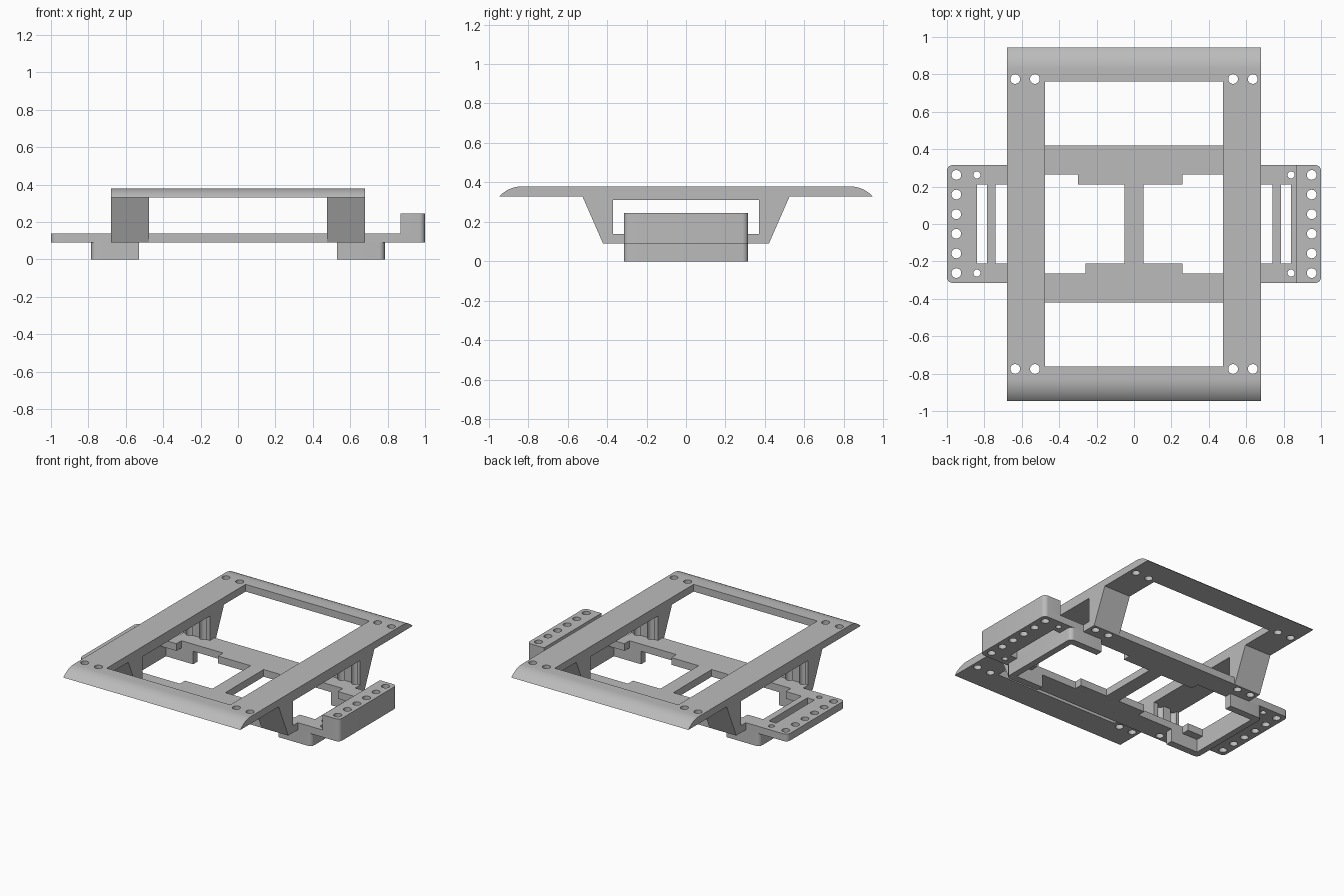
import bpy, bmesh
from math import sin, cos, pi, asin

cube = bpy.data.objects.get("Cube")
if cube:
    bpy.data.objects.remove(cube, do_unlink=True)

gray = bpy.data.materials.new("plain gray")
gray.use_nodes = True
COLOR = (0.5, 0.5, 0.5, 1)
gray.diffuse_color = COLOR
gray.node_tree.nodes["Principled BSDF"].inputs["Base Color"].default_value = COLOR
parts = []


def prism(name, outline, lo, hi, axis="z", round_x=None, radius=0.03):
    """Extrude an outline along z (x, y points) or along x (y, z points).
    Upright edges lying at x = round_x are rounded."""
    place = (lambda p, t: (p[0], p[1], t)) if axis == "z" else (lambda p, t: (t, p[0], p[1]))
    bm = bmesh.new()
    face = bm.faces.new([bm.verts.new(place(p, lo)) for p in outline])
    new = bmesh.ops.extrude_face_region(bm, geom=[face])["geom"]
    shift = place((0, 0), hi - lo)
    bmesh.ops.translate(bm, vec=shift, verts=[v for v in new if isinstance(v, bmesh.types.BMVert)])
    if round_x is not None:
        edges = [e for e in bm.edges
                 if all(abs(v.co.x - round_x) < 1e-4 for v in e.verts)
                 and abs(e.verts[0].co.z - e.verts[1].co.z) > 1e-4]
        bmesh.ops.bevel(bm, geom=edges, offset=radius, segments=6, profile=0.5, affect="EDGES")
    bmesh.ops.recalc_face_normals(bm, faces=bm.faces)
    mesh = bpy.data.meshes.new(name)
    bm.to_mesh(mesh)
    bm.free()
    mesh.materials.append(gray)
    obj = bpy.data.objects.new(name, mesh)
    bpy.context.collection.objects.link(obj)
    return obj


def part(*args, **kwargs):
    obj = prism(*args, **kwargs)
    parts.append(obj)
    return obj


def rect(x0, x1, y0, y1):
    return [(x0, y0), (x1, y0), (x1, y1), (x0, y1)]


def circle(x, y, r, n=20):
    return [(x + r * cos(2 * pi * i / n), y + r * sin(2 * pi * i / n)) for i in range(n)]


def cut(obj, outline, lo, hi, axis="z"):
    """Cut an extruded outline out of a part, then discard the cutter."""
    cutter = prism("cutter", outline, lo, hi, axis)
    cutter.hide_render = True
    mod = obj.modifiers.new("cut", "BOOLEAN")
    mod.operation, mod.solver, mod.object = "DIFFERENCE", "EXACT", cutter
    bpy.context.view_layer.objects.active = obj
    bpy.ops.object.modifier_apply(modifier=mod.name)
    bpy.data.objects.remove(cutter, do_unlink=True)


SIDES = (-1, 1)
RAIL_IN, RAIL_OUT = 0.475, 0.68
BOTTOM, FLOOR, UNDER, TOP = 0.09, 0.14, 0.33, 0.38
SCREW_X = (0.53, 0.635)
WING_Y = 0.315

# Top frame with rounded front and back lips
END, RUN = 0.945, 0.115
R = (RUN ** 2 + (TOP - UNDER) ** 2) / (2 * (TOP - UNDER))
sweep = asin(RUN / R)
lip = [(END - RUN + R * sin(a), TOP - R + R * cos(a))
       for a in (sweep * (1 - i / 10) for i in range(11))]
profile = lip + [(-y, z) for y, z in reversed(lip)]
frame = part("top_frame", profile, -RAIL_OUT, RAIL_OUT, "x")
cut(frame, rect(-RAIL_IN, RAIL_IN, -0.762, 0.762), 0, 1)
for sx in SIDES:
    for sy in SIDES:
        for x in SCREW_X:
            cut(frame, circle(sx * x, sy * 0.775, 0.026), 0, 1)


def opening(side):
    """Stepped floor opening on one side of the middle bar."""
    step = 0.3 if side < 0 else 0.26
    low = [(0.05, -0.21), (0.26, -0.21), (0.26, -0.265), (0.62, -0.265), (0.62, -0.21), (0.74, -0.21)]
    high = [(step if x == 0.26 else x, -y) for x, y in reversed(low)]
    return [(side * x, y) for x, y in low + high]


# Middle floor panel
floor = part("floor_panel", rect(-RAIL_IN, RAIL_IN, -0.42, 0.42), BOTTOM, FLOOR)
for s in SIDES:
    cut(floor, opening(s), 0, 0.2)

for s in SIDES:
    side = "left" if s > 0 else "right"

    # Side leg: tapered frame with a window and screw channels
    lo, hi = sorted((s * RAIL_IN, s * RAIL_OUT))
    leg = part(side + "_leg", [(-0.42, BOTTOM), (0.42, BOTTOM), (0.525, UNDER), (-0.525, UNDER)], lo, hi, "x")
    cut(leg, rect(-0.37, 0.37, FLOOR, 0.31), -1, 1, "x")
    cut(leg, opening(s), 0, 0.2)
    for sy in SIDES:
        for x in SCREW_X:
            cut(leg, circle(s * x, sy * 0.38, 0.026), 0, 0.31)

    # Outer wing plate
    wing = part(side + "_wing", rect(*sorted((s * RAIL_OUT, s)), -WING_Y, WING_Y),
                BOTTOM, FLOOR, round_x=s)
    cut(wing, opening(s), 0, 0.2)
    cut(wing, rect(*sorted((s * 0.785, s * 0.84)), -0.21, 0.21), 0, 0.2)
    drilled = [wing]

    # Raised block on the left wing only
    if s > 0:
        drilled.append(part("left_block", rect(0.87, 1, -WING_Y, WING_Y), FLOOR, 0.245, round_x=1))
    for i in range(6):
        for obj in drilled:
            cut(obj, circle(s * 0.95, (i - 2.5) * 0.105, 0.026), 0, 0.4)
    for sy in SIDES:
        cut(wing, circle(s * 0.84, sy * 0.2625, 0.019), 0, 0.2)

    # U-shaped foot wall under the wing
    u = [(0.53, -WING_Y), (0.785, -WING_Y), (0.785, WING_Y), (0.53, WING_Y),
         (0.53, 0.265), (0.74, 0.265), (0.74, -0.265), (0.53, -0.265)]
    part(side + "_foot", [(s * x, y) for x, y in u], 0, BOTTOM, round_x=s * 0.785)

# Smooth the curved faces and keep hard edges
bpy.ops.object.select_all(action="DESELECT")
for obj in parts:
    obj.select_set(True)
bpy.context.view_layer.objects.active = frame
bpy.ops.object.shade_smooth_by_angle(angle=pi / 6)
